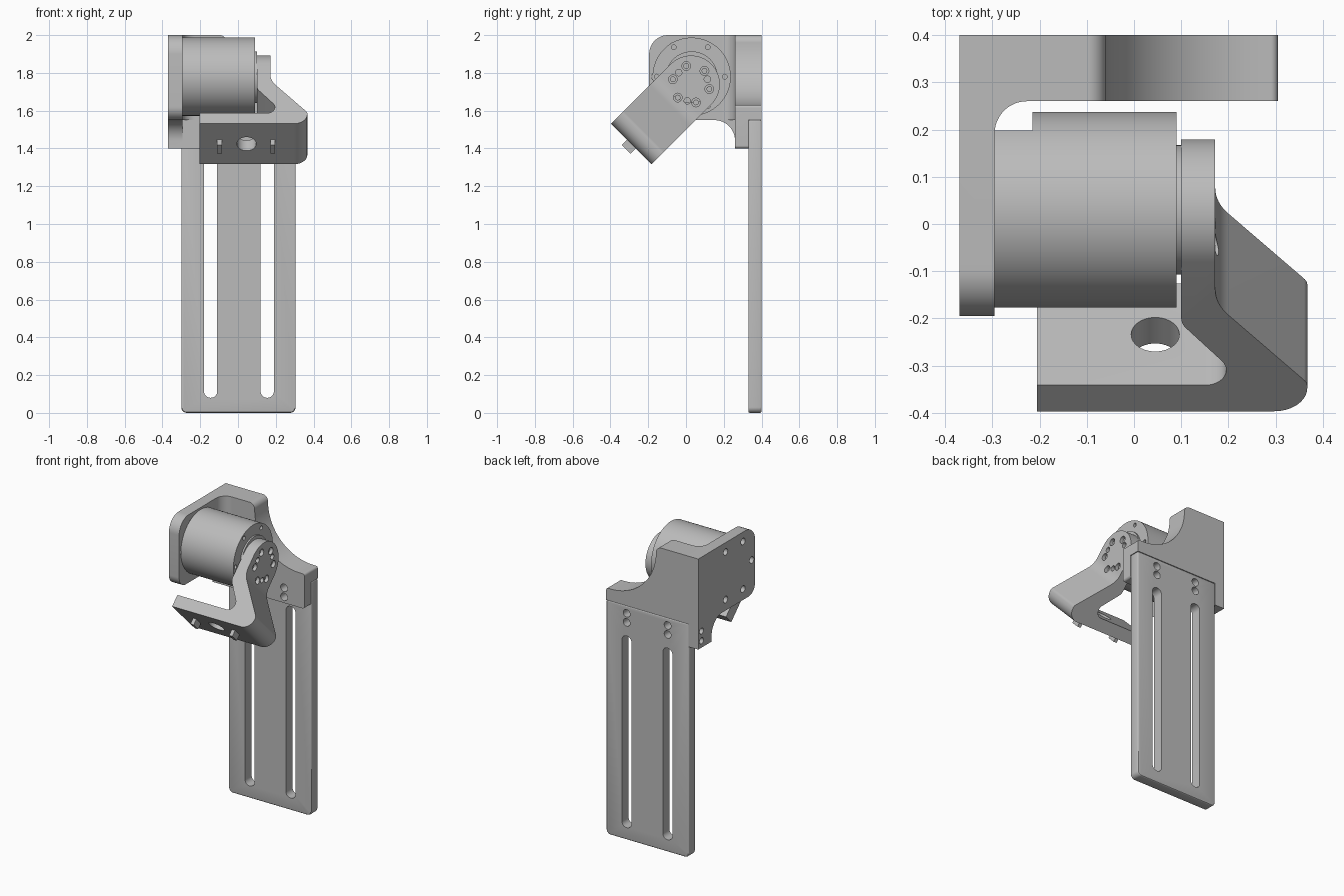
import bpy, bmesh, math
from mathutils import Vector, Matrix

if "Cube" in bpy.data.objects:
    bpy.data.objects.remove(bpy.data.objects["Cube"])

grey = bpy.data.materials.new("machined_grey")
grey.diffuse_color = (0.5, 0.5, 0.5, 1)
grey.use_nodes = True
grey.node_tree.nodes["Principled BSDF"].inputs["Base Color"].default_value = grey.diffuse_color


def rounded(pts, n=12):
    """2D outline from (a, b, radius) corners."""
    out = []
    for i, (a, b, r) in enumerate(pts):
        p = Vector((a, b))
        if r == 0:
            out.append((a, b))
            continue
        u = (Vector(pts[i - 1][:2]) - p).normalized()
        v = (Vector(pts[(i + 1) % len(pts)][:2]) - p).normalized()
        half = u.angle(v) / 2
        t = r / math.tan(half)
        c = p + (u + v).normalized() * r / math.sin(half)
        d0, d1 = p + u * t - c, p + v * t - c
        a0 = math.atan2(d0.y, d0.x)
        da = math.atan2(d0.x * d1.y - d0.y * d1.x, d0.dot(d1))
        out += [(c.x + r * math.cos(a0 + da * k / n), c.y + r * math.sin(a0 + da * k / n)) for k in range(n + 1)]
    return out


def prism(name, pts, axis, lo, hi):
    """Extrude a 2D outline along an axis."""
    place = {'x': lambda a, b, h: (h, a, b), 'y': lambda a, b, h: (a, h, b), 'z': lambda a, b, h: (a, b, h)}[axis]
    bm = bmesh.new()
    f = bm.faces.new([bm.verts.new(place(a, b, lo)) for a, b in pts])
    g = bmesh.ops.extrude_face_region(bm, geom=[f])
    move = Vector(place(0, 0, hi - lo))
    bmesh.ops.translate(bm, verts=[v for v in g['geom'] if isinstance(v, bmesh.types.BMVert)], vec=move)
    bmesh.ops.recalc_face_normals(bm, faces=bm.faces)
    me = bpy.data.meshes.new(name)
    bm.to_mesh(me)
    bm.free()
    me.materials.append(grey)
    ob = bpy.data.objects.new(name, me)
    bpy.context.collection.objects.link(ob)
    return ob


def rect(a0, a1, b0, b1, r=0):
    return rounded([(a0, b0, r), (a1, b0, r), (a1, b1, r), (a0, b1, r)])


def disc(a, b, r, n=24):
    return [(a + r * math.cos(2 * math.pi * k / n), b + r * math.sin(2 * math.pi * k / n)) for k in range(n)]


def ring(a, b, r, count, start):
    return [(a + r * math.cos(math.radians(start + 360 * k / count)),
             b + r * math.sin(math.radians(start + 360 * k / count))) for k in range(count)]


def apply(ob, mod):
    bpy.context.view_layer.objects.active = ob
    bpy.ops.object.modifier_apply(modifier=mod.name)


def boolean(ob, op, *others):
    for o in others:
        m = ob.modifiers.new("bool", 'BOOLEAN')
        m.operation, m.object, m.solver = op, o, 'EXACT'
        apply(ob, m)
        bpy.data.objects.remove(o)


def bevel(ob, w):
    m = ob.modifiers.new("bevel", 'BEVEL')
    m.width, m.segments, m.limit_method = w, 3, 'ANGLE'
    apply(ob, m)


def cutter(pts, axis, lo, hi):
    return prism("cutter", pts, axis, lo, hi)


def smooth(ob):
    bpy.ops.object.select_all(action='DESELECT')
    ob.select_set(True)
    bpy.context.view_layer.objects.active = ob
    bpy.ops.object.shade_smooth_by_angle(angle=math.radians(30))


SLOTS = (-0.145, 0.155)
screw_holes = [(x, z) for x in SLOTS for z in (1.50, 1.44)]

# slotted back rail
rail = prism("slotted_rail", rounded([(-0.3, 0, .03), (0.305, 0, .03), (0.305, 1.55, 0), (-0.3, 1.55, 0)]), 'y', 0.33, 0.40)
bevel(rail, 0.008)
boolean(rail, 'DIFFERENCE',
        *[cutter(rect(x - .035, x + .035, 0.08, 1.35, .034), 'y', 0.3, 0.45) for x in SLOTS],
        *[cutter(disc(x, z, .025), 'y', 0.3, 0.45) for x, z in screw_holes])

# motor mount: back wall with sweeping shoulder, side wall and inner fillet
arc = [(0.27 + .33 * math.cos(math.radians(t)), 1.96 + .33 * math.sin(math.radians(t))) for t in range(-90, -181, -5)]
shoulder = [(-0.37, 1.4, .0), (0.305, 1.4, .015), (0.305, 1.63, .015)] + [(a, b, 0) for a, b in arc] \
    + [(-0.06, 2.0, .038), (-0.37, 2.0, 0)]
mount = prism("motor_mount", rounded(shoulder), 'y', 0.26, 0.40)
side = prism("side_wall", rounded([(-0.195, 1.55, .07), (0.26, 1.55, .11), (0.26, 1.4, 0), (0.40, 1.4, 0),
                                   (0.40, 2.0, 0), (-0.195, 2.0, .1)]), 'x', -0.37, -0.295)
fillet = prism("fillet", rounded([(-0.31, 0.19, 0), (-0.295, 0.19, 0), (-0.295, 0.26, .068), (-0.225, 0.26, 0),
                                  (-0.225, 0.28, 0), (-0.31, 0.28, 0)]), 'z', 1.55, 2.0)
boolean(mount, 'UNION', side, fillet)
boolean(mount, 'DIFFERENCE', cutter(rect(-0.3, 0.4, 1.3, 1.55), 'y', 0.33, 0.45),
        *[cutter(disc(x, z, .025), 'y', 0.2, 0.45) for x, z in screw_holes],
        *[cutter(disc(y, z, .022), 'x', -0.4, -0.28) for y, z in ring(.022, 1.78, .182, 6, 0)[1:]],
        *[cutter(disc(0.365, z, .02), 'x', -0.4, -0.31) for z in (1.51, 1.445)])

# motor body, notched to clear the mount fillet
MY, MZ = 0.03, 1.78
motor = prism("motor_body", disc(MY, MZ, .207, 96), 'x', -0.295, 0.09)
boolean(motor, 'DIFFERENCE', cutter(rect(0.198, 0.3, 1.5, 2.1), 'x', -0.4, -0.215),
        *[cutter(disc(y, z, .013, 16), 'x', 0.05, 0.12) for y, z in ring(.025, MZ, .18, 6, 0)])
output = prism("motor_output_disc", disc(MY, 1.777, .137, 64), 'x', 0.085, 0.101)

# swing arm, modelled upright around its pivot and then tilted 45 degrees
PIVOT = Matrix.Translation((0, 0.027, 1.74)) @ Matrix.Rotation(math.radians(-45), 4, 'X')
arm = prism("swing_arm", rounded([(-0.205, -.447, 0), (.367, -.447, .07), (.367, -.362, .03), (.172, -.125, .12),
                                  (.172, .17, 0), (.1, .17, 0), (.1, -.185, .05), (.242, -.369, .045),
                                  (-0.205, -.369, 0)]), 'y', -0.152, 0.152)
outline = [(-.152, -.5), (.152, -.5)] + [(.152 * math.cos(math.pi * k / 32), .152 * math.sin(math.pi * k / 32))
                                         for k in range(33)]
boolean(arm, 'INTERSECT', cutter(outline, 'x', -0.4, 0.5))
bolts = ring(0, 0, .1, 6, 30)
boolean(arm, 'DIFFERENCE', cutter(disc(.045, 0, .051, 40), 'z', -.5, -.33),
        *[cutter(disc(a, b, .023), 'x', 0.05, 0.4) for a, b in bolts],
        *[cutter(disc(a, b, .017), 'x', 0.05, 0.4) for a, b in ring(0, 0, .09, 3, 62)])
tilted = [arm]
for k, (a, b) in enumerate(bolts):
    tilted.append(prism(f"arm_bolt_{k + 1}", disc(a, b, .015, 16), 'x', 0.1, 0.155))

# locating tabs under the foot
for k, x in enumerate((-0.098, 0.185)):
    tilted.append(prism(f"foot_tab_{k + 1}", rect(-.033, .033, -.487, -.44), 'x', x - .012, x + .012))
for ob in tilted:
    ob.data.transform(PIVOT)

for ob in list(bpy.context.collection.objects):
    smooth(ob)
